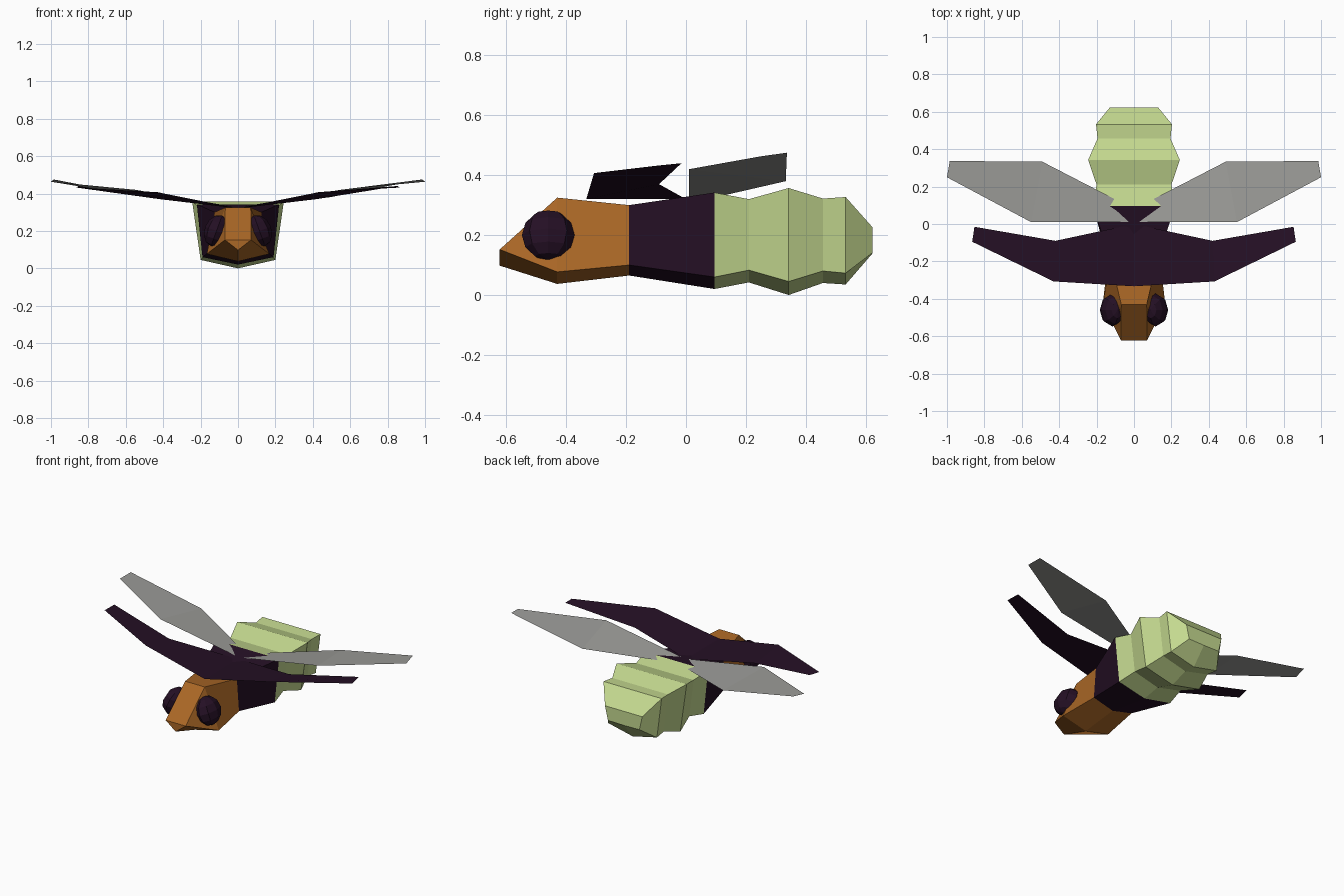
import bpy, bmesh, math
from mathutils import Matrix

if "Cube" in bpy.data.objects:
    bpy.data.objects.remove(bpy.data.objects["Cube"])


def material(name, rgb):
    m = bpy.data.materials.new(name)
    m.diffuse_color = (*rgb, 1)
    m.use_nodes = True
    m.node_tree.nodes["Principled BSDF"].inputs["Base Color"].default_value = m.diffuse_color
    return m


ORANGE = material("burnt orange", (0.40, 0.135, 0.019))
PURPLE = material("dark purple", (0.018, 0.005, 0.018))
GREEN = material("pale green", (0.56, 0.70, 0.28))
GREY = material("wing grey", (0.33, 0.33, 0.315))


def finish(name, bm, mat):
    mesh = bpy.data.meshes.new(name)
    bm.to_mesh(mesh)
    bm.free()
    mesh.materials.append(mat)
    ob = bpy.data.objects.new(name, mesh)
    bpy.context.collection.objects.link(ob)
    return ob


def loft(name, sections, mat, cap_front=False, cap_back=False):
    """Five-sided body: flat top, two sides, shallow keel below."""
    bm = bmesh.new()
    rings = []
    for y, top_x, top_z, low_x, low_z, keel_z in sections:
        pts = [(-top_x, top_z), (top_x, top_z), (low_x, low_z),
               (0, keel_z), (-low_x, low_z)]
        rings.append([bm.verts.new((x, y, z)) for x, z in pts])
    for a, b in zip(rings, rings[1:]):
        for i in range(5):
            j = (i + 1) % 5
            bm.faces.new((a[i], a[j], b[j], b[i]))
    if cap_front:
        bm.faces.new(rings[0][::-1])
    if cap_back:
        bm.faces.new(rings[-1])
    bmesh.ops.remove_doubles(bm, verts=bm.verts, dist=0.0005)
    return finish(name, bm, mat)


# Body sections: y, top half width, top z, lower half width, lower z, keel z
neck = (-0.19, 0.125, 0.30, 0.14, 0.10, 0.065)
waist = (0.095, 0.22, 0.342, 0.19, 0.06, 0.02)
loft("head", [(-0.622, 0.07, 0.152, 0.07, 0.152, 0.098),
              (-0.43, 0.068, 0.325, 0.167, 0.077, 0.037), neck],
     ORANGE, cap_front=True)
loft("thorax", [neck, waist], PURPLE)
loft("abdomen", [waist,
                 (0.21, 0.20, 0.32, 0.17, 0.083, 0.042),
                 (0.343, 0.245, 0.357, 0.20, 0.045, 0.0),
                 (0.457, 0.195, 0.322, 0.165, 0.08, 0.04),
                 (0.533, 0.203, 0.327, 0.17, 0.073, 0.035),
                 (0.622, 0.13, 0.227, 0.11, 0.14, 0.138)],
     GREEN, cap_back=True)


# Wings: thin sheets, leading and trailing edges from root to tip
def wing(name, lead, trail, mat, side):
    bm = bmesh.new()
    rows = [[bm.verts.new((side * x, y, z)) for x, y, z in edge]
            for edge in (lead, trail)]
    for i in range(len(lead) - 1):
        quad = [rows[0][i], rows[0][i + 1], rows[1][i + 1], rows[1][i]]
        bm.faces.new(quad if side > 0 else quad[::-1])
    finish(name, bm, mat)


for side, label in ((1, "right"), (-1, "left")):
    wing("front_wing_" + label,
         [(0, -0.333, 0.32), (0.43, -0.307, 0.407), (0.865, -0.095, 0.432)],
         [(0, 0.0, 0.32), (0.42, -0.09, 0.37), (0.853, -0.015, 0.44)],
         PURPLE, side)
    wing("rear_wing_" + label,
         [(0, 0.01, 0.325), (0.55, 0.01, 0.42), (1.0, 0.25, 0.463)],
         [(0, 0.08, 0.322), (0.49, 0.333, 0.38), (0.985, 0.337, 0.475)],
         GREY, side)

    # Eyes: flattened faceted balls leaning with the side of the head
    bm = bmesh.new()
    bmesh.ops.create_uvsphere(
        bm, u_segments=8, v_segments=6, radius=1,
        matrix=Matrix.Translation((side * 0.115, -0.46, 0.2))
        @ Matrix.Rotation(-side * math.radians(20), 4, 'Y')
        @ Matrix.Diagonal((0.065, 0.088, 0.087, 1)))
    finish("eye_" + label, bm, PURPLE)
